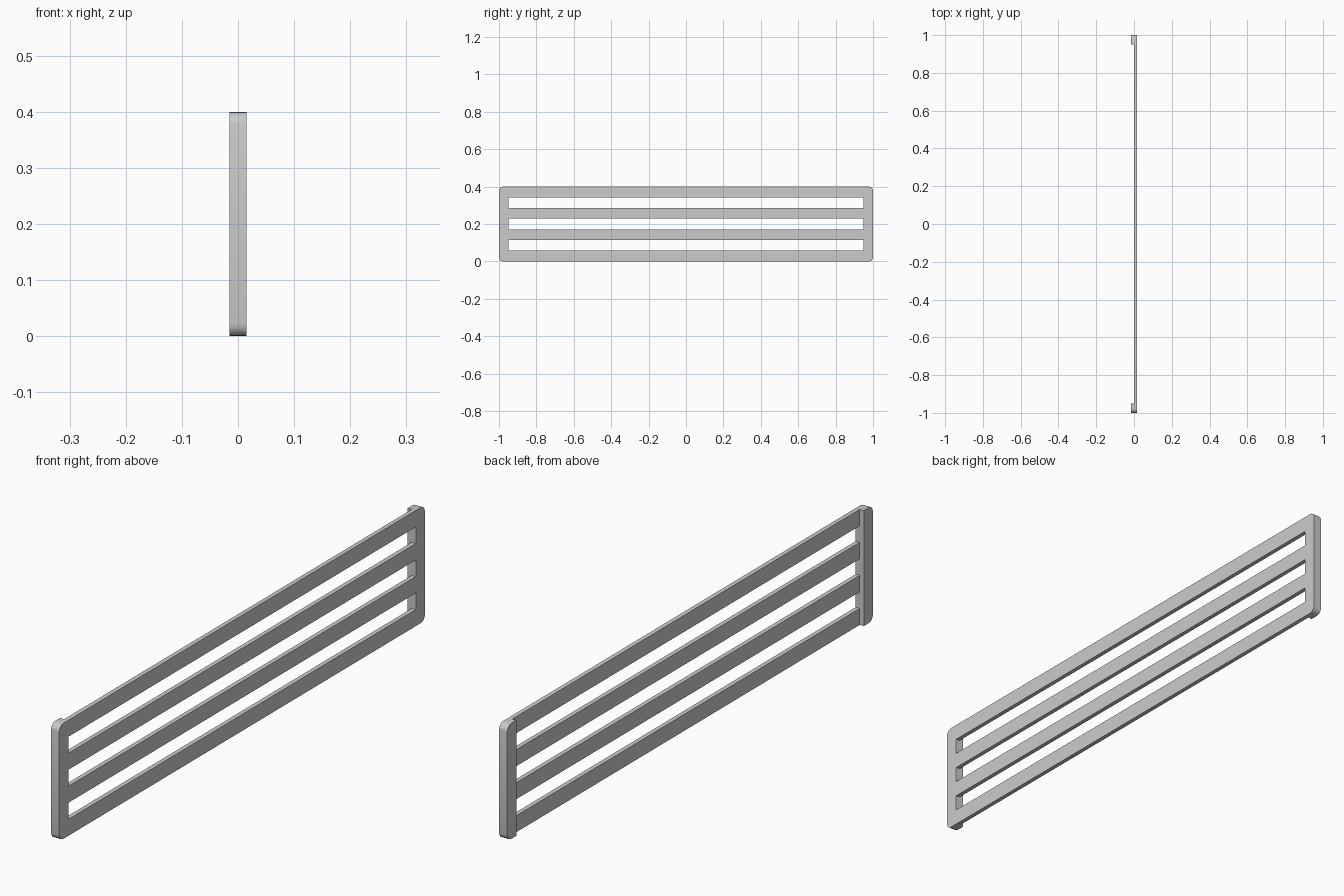
import bpy
import bmesh
from math import sin, cos, pi

cube = bpy.data.objects.get("Cube")
if cube:
    bpy.data.objects.remove(cube, do_unlink=True)

LENGTH, HEIGHT, THICK = 2.0, 0.4, 0.031
END = 0.05             # width of the thick end posts
BAR = HEIGHT / 7       # four bars and three gaps of equal height
RADIUS, STEPS = 0.022, 4

grey = bpy.data.materials.new("light grey")
grey.use_nodes = True
colour = (0.6, 0.6, 0.6, 1)
grey.diffuse_color = colour
grey.node_tree.nodes["Principled BSDF"].inputs["Base Color"].default_value = colour


def prism(name, outline, x0, x1):
    """Extrude a (y, z) outline along x."""
    bm = bmesh.new()
    face = bm.faces.new([bm.verts.new((x0, y, z)) for y, z in outline])
    side = bmesh.ops.extrude_face_region(bm, geom=[face])["geom"]
    moved = [v for v in side if isinstance(v, bmesh.types.BMVert)]
    bmesh.ops.translate(bm, verts=moved, vec=(x1 - x0, 0, 0))
    bmesh.ops.recalc_face_normals(bm, faces=bm.faces)
    mesh = bpy.data.meshes.new(name)
    bm.to_mesh(mesh)
    bm.free()
    obj = bpy.data.objects.new(name, mesh)
    bpy.context.collection.objects.link(obj)
    return obj


def rectangle(y, z0, z1):
    return [(-y, z0), (y, z0), (y, z1), (-y, z1)]


def rounded_outline():
    points = []
    corners = [(1, 1), (-1, 1), (-1, -1), (1, -1)]
    for quarter, (sy, sz) in enumerate(corners):
        cy = sy * (LENGTH / 2 - RADIUS)
        cz = HEIGHT / 2 + sz * (HEIGHT / 2 - RADIUS)
        for i in range(STEPS + 1):
            a = (quarter + i / STEPS) * pi / 2
            points.append((cy + RADIUS * cos(a), cz + RADIUS * sin(a)))
    return points


# Rounded panel at full thickness
panel = prism("slatted_panel", rounded_outline(), -THICK / 2, THICK / 2)
panel.data.materials.append(grey)

# Recess behind the bars, then the three gaps between them
inner = LENGTH / 2 - END
cutters = [prism("recess_cutter", rectangle(inner, -0.1, HEIGHT + 0.1), -0.1, 0)]
for i in (1, 3, 5):
    gap = rectangle(inner, i * BAR, (i + 1) * BAR)
    cutters.append(prism("gap_cutter", gap, -0.1, 0.1))

bpy.ops.object.select_all(action="DESELECT")
bpy.context.view_layer.objects.active = panel
panel.select_set(True)
for cutter in cutters:
    cutter.hide_render = True
    cut = panel.modifiers.new("cut", "BOOLEAN")
    cut.operation = "DIFFERENCE"
    cut.solver = "EXACT"
    cut.object = cutter
    bpy.ops.object.modifier_apply(modifier=cut.name)
    bpy.data.objects.remove(cutter, do_unlink=True)

bpy.ops.object.shade_smooth_by_angle(angle=pi / 6)
